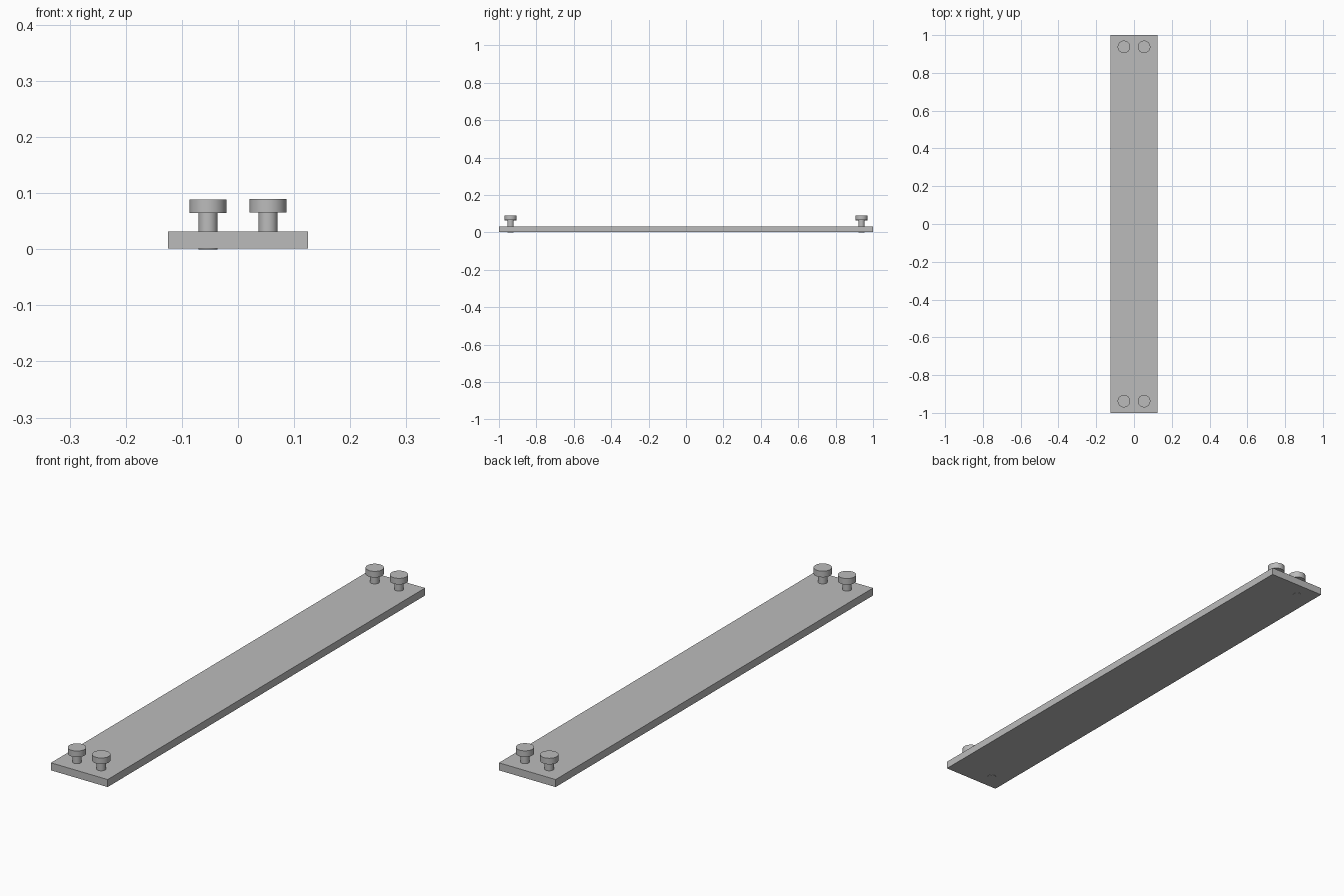
import bpy
import math

cube = bpy.data.objects.get("Cube")
if cube:
    bpy.data.objects.remove(cube, do_unlink=True)

GREY = (0.5, 0.5, 0.5, 1)
grey = bpy.data.materials.new("plain grey")
grey.use_nodes = True
grey.diffuse_color = GREY
grey.node_tree.nodes["Principled BSDF"].inputs["Base Color"].default_value = GREY


def finish(name):
    obj = bpy.context.object
    obj.name = name
    obj.data.materials.append(grey)
    return obj


def cylinder(name, x, y, radius, bottom, top):
    bpy.ops.mesh.primitive_cylinder_add(
        vertices=48, radius=radius, depth=top - bottom,
        location=(x, y, (bottom + top) / 2))
    finish(name)
    bpy.ops.object.shade_smooth_by_angle(angle=math.radians(30))


# Long flat plate
bpy.ops.mesh.primitive_cube_add(size=1, location=(0, 0, 0.0165))
plate = finish("plate")
plate.scale = (0.25, 2, 0.03)
bpy.ops.object.transform_apply(location=False, rotation=False, scale=True)

# Two headed pegs at each end; the right ones sit slightly lower
for end, y in (("front", -0.938), ("back", 0.938)):
    for side, x, drop in (("right", -0.0535, 0), ("left", 0.0535, 0.0018)):
        cylinder(f"{end}_{side}_peg_stem", x, y, 0.017, drop, 0.066 + drop)
        cylinder(f"{end}_{side}_peg_head", x, y, 0.033, 0.0645 + drop / 2, 0.089 + drop / 2)
